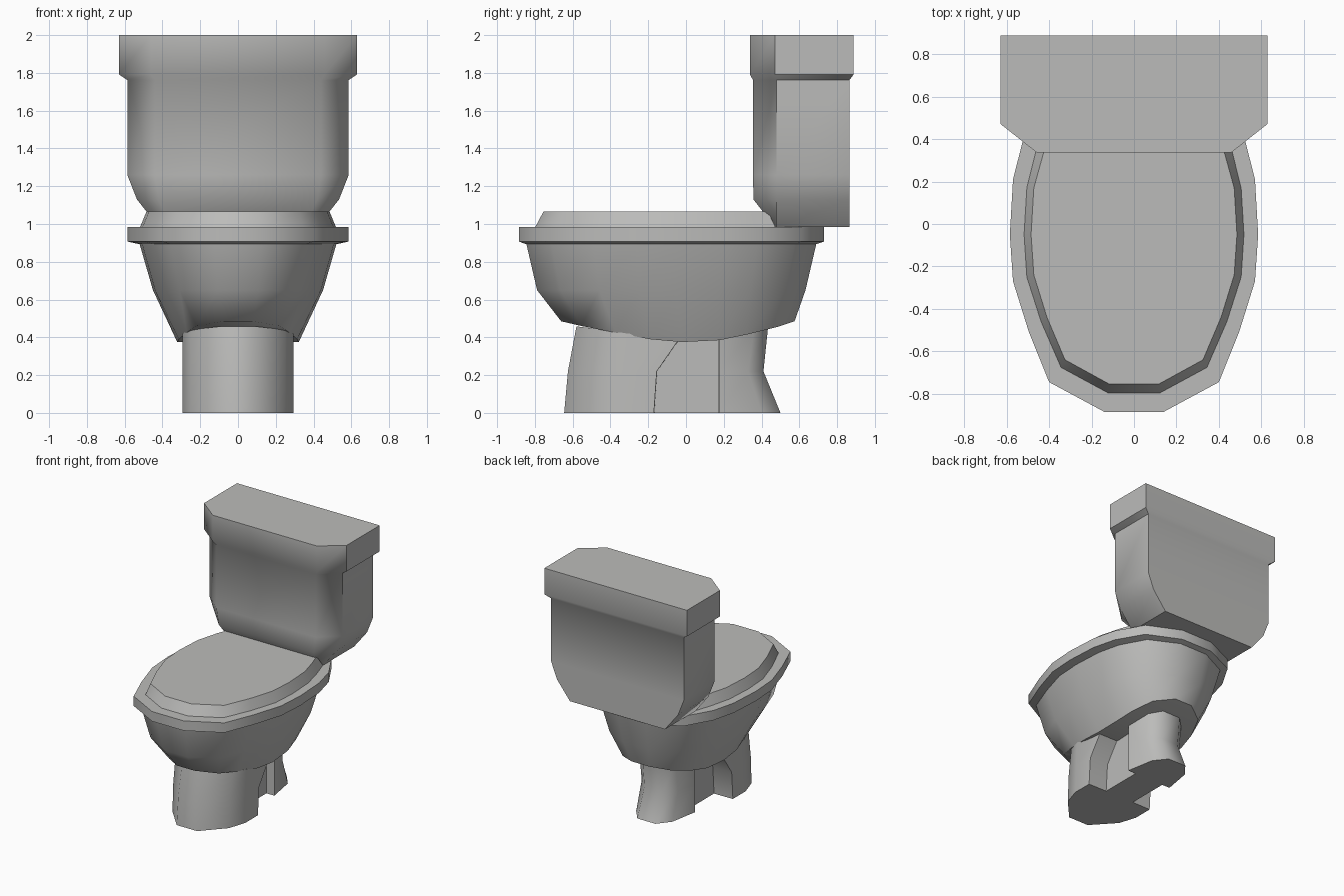
import bpy, bmesh, math

if "Cube" in bpy.data.objects:
    bpy.data.objects.remove(bpy.data.objects["Cube"])

grey = bpy.data.materials.new("dark_grey")
grey.diffuse_color = (.5, .5, .49, 1)
grey.use_nodes = True
grey.node_tree.nodes["Principled BSDF"].inputs["Base Color"].default_value = grey.diffuse_color


def loft(name, rings):
    """Skin mirrored half outlines (front to back, x > 0), bottom to top, with capped ends."""
    bm = bmesh.new()
    n = len(rings[0])
    rows = [([bm.verts.new(p) for p in r], [bm.verts.new((-x, y, z)) for x, y, z in r]) for r in rings]
    loops = [right + left[::-1] for right, left in rows]
    for a, b in zip(loops, loops[1:]):
        for i in range(2 * n):
            j = (i + 1) % (2 * n)
            bm.faces.new((a[i], a[j], b[j], b[i]))
    for right, left in (rows[0], rows[-1]):
        for i in range(n - 1):
            bm.faces.new((right[i], right[i + 1], left[i + 1], left[i]))
    bmesh.ops.recalc_face_normals(bm, faces=bm.faces)
    mesh = bpy.data.meshes.new(name)
    bm.to_mesh(mesh)
    bm.free()
    mesh.materials.append(grey)
    ob = bpy.data.objects.new(name, mesh)
    bpy.context.collection.objects.link(ob)
    bpy.ops.object.select_all(action='DESELECT')
    ob.select_set(True)
    bpy.context.view_layer.objects.active = ob
    bpy.ops.object.shade_smooth_by_angle(angle=math.radians(48.5))
    return ob


def flat(outline, z):
    return [(x, y, z) for x, y in outline]


# Bowl: oval rim tapering down to an arched underside
rim = [(.14, -.885), (.40, -.745), (.495, -.51), (.57, -.27), (.585, -.05),
       (.57, .21), (.522, .40), (.40, .61), (.14, .73)]
arch = [.485, .46, .425, .39, .375, .385, .415, .455, .485]


def scaled(sx, sy, mid=-.08):
    return [(x * sx, mid + (y + .08) * sy) for x, y in rim]


under = [(x, y, z) for (x, y), z in zip(scaled(.55, .765, -.045), arch)]
loft("bowl", [under, flat(scaled(.77, .88), .65), flat(scaled(.89, .95), .893),
              flat(rim, .907), flat(rim, .985)])

# Seat lid with sloped edge
lid_low = [(.12, -.80), (.345, -.678), (.44, -.46), (.507, -.25), (.52, -.05),
           (.507, .17), (.465, .34), (.42, .475)]
lid_top = [(.115, -.755), (.325, -.64), (.41, -.44), (.472, -.24), (.485, -.05),
           (.472, .17), (.425, .34), (.39, .435)]
loft("seat_lid", [flat(lid_low, .98), flat(lid_top, 1.065)])

# Pedestal: wide rounded front, narrow waist, small rear block, top following the bowl
xs = [.09, .25, .295, .295, .13, .13, .20, .16, .08]
top = [.458, .44, .42, .40, .40, .40, .40, .45, .46]


def foot(zs, *ys):
    return list(zip(xs, ys, zs))


loft("pedestal", [
    foot([0] * 9, -.645, -.47, -.33, -.17, -.168, .172, .174, .40, .50),
    foot([.22] * 9, -.625, -.46, -.32, -.155, -.153, .172, .174, .33, .41),
    foot(top, -.58, -.43, -.31, -.03, -.028, .172, .174, .36, .435)])


# Tank with overhanging cover: rectangle with chamfered front corners
def box(z, w, c, front, side, back):
    return [(c, front, z), (w, side, z), (w, back, z)]


loft("tank", [
    box(.985, .42, .35, .47, .48, .865),
    box(1.13, .535, .42, .357, .48, .865),
    box(1.26, .586, .44, .355, .48, .865),
    box(1.762, .586, .44, .355, .48, .865),
    box(1.792, .63, .46, .338, .472, .888),
    box(2.0, .63, .46, .338, .472, .888)])
